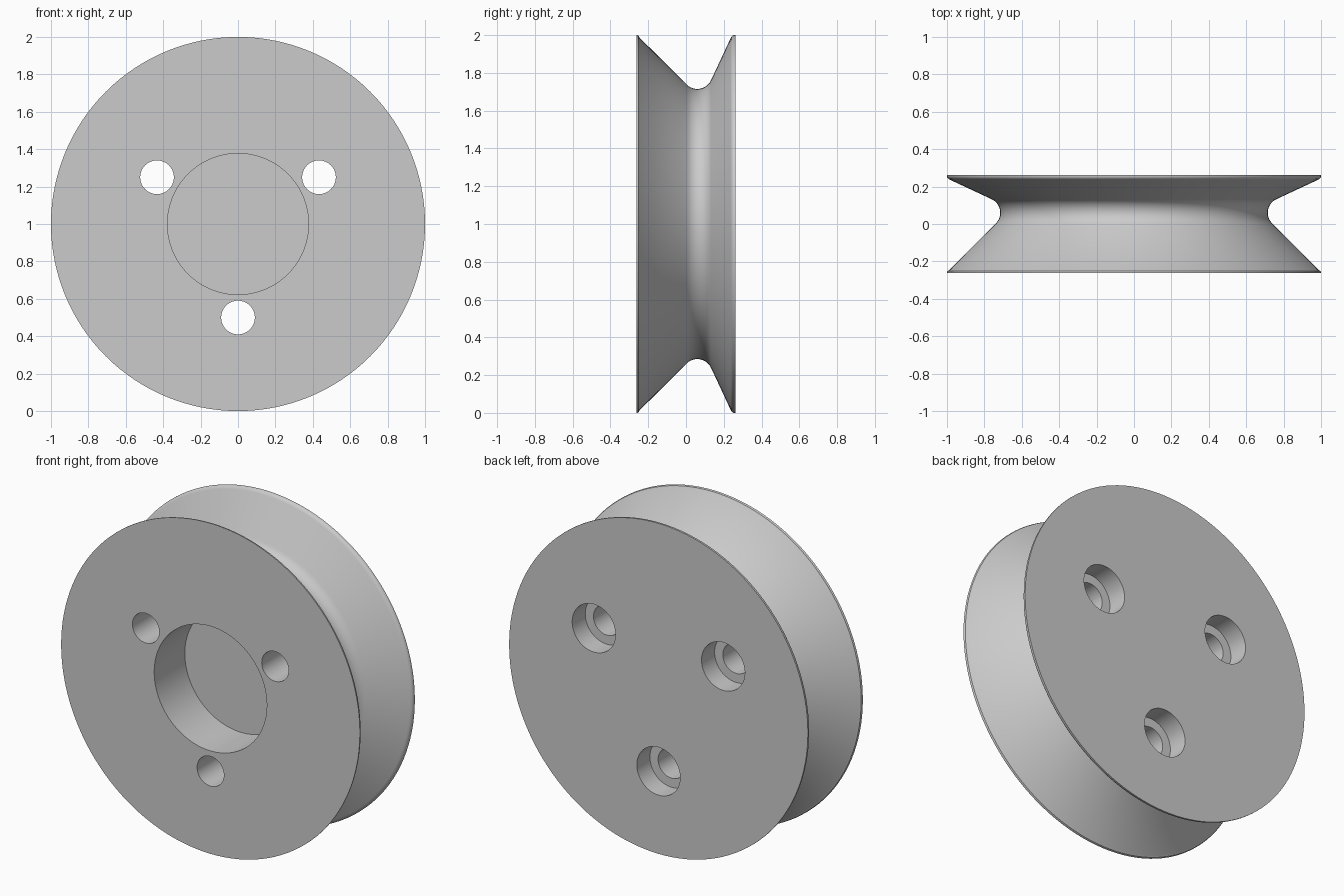
import bpy, bmesh
from math import sin, cos, pi, radians
from mathutils import Matrix

cube = bpy.data.objects.get("Cube")
if cube:
    bpy.data.objects.remove(cube, do_unlink=True)

HALF = 0.263        # half thickness of the wheel
CENTRE_Z = 1.0

grey = bpy.data.materials.new("light grey")
grey.use_nodes = True
colour = (0.6, 0.6, 0.6, 1)
grey.diffuse_color = colour
grey.node_tree.nodes["Principled BSDF"].inputs["Base Color"].default_value = colour


def lathe(name, profile, x=0.0, z=CENTRE_Z, steps=128):
    """Revolve (y, radius) points around an axis along y; first and last rings are capped."""
    bm = bmesh.new()
    rings = [[bm.verts.new((x + r * cos(2 * pi * i / steps), y, z + r * sin(2 * pi * i / steps)))
              for i in range(steps)] for y, r in profile]
    for a, b in zip(rings, rings[1:]):
        for i in range(steps):
            j = (i + 1) % steps
            bm.faces.new((a[i], a[j], b[j], b[i]))
    bm.faces.new(rings[0])
    bm.faces.new(rings[-1])
    bmesh.ops.recalc_face_normals(bm, faces=bm.faces)
    mesh = bpy.data.meshes.new(name)
    bm.to_mesh(mesh)
    bm.free()
    mesh.materials.append(grey)
    obj = bpy.data.objects.new(name, mesh)
    bpy.context.collection.objects.link(obj)
    return obj


# Grooved wheel: narrow rims, a 45 degree front flank, round groove, steeper back flank
groove_y, groove_r, fillet = 0.06, 0.795, 0.08
groove = [(groove_y + fillet * sin(radians(a)), groove_r - fillet * cos(radians(a)))
          for a in [-45 + 10 * k for k in range(12)]]
profile = ([(-HALF, 1.0), (-0.257, 1.0), (-0.251, 0.997), (-0.247, 0.988)] + groove
           + [(0.236, 0.983), (0.241, 0.992), (0.248, 0.998), (0.255, 1.0), (HALF, 1.0)])
wheel = lathe("grooved_wheel", profile)

# Blind centre bore from the front, three counterbored screw holes from the back
cutters = [lathe("bore_cutter", [(-0.4, 0.377), (0.03, 0.377)])]
for k in range(3):
    a = radians(-90 + 120 * k)
    cutters.append(lathe("screw_hole_cutter",
                         [(-0.4, 0.09), (HALF - 0.125, 0.09), (HALF - 0.125, 0.145), (0.4, 0.145)],
                         0.5 * cos(a), CENTRE_Z + 0.5 * sin(a), 64))

bpy.context.view_layer.objects.active = wheel
wheel.select_set(True)
for cutter in cutters:
    cutter.hide_render = True
    cut = wheel.modifiers.new("cut", 'BOOLEAN')
    cut.operation = 'DIFFERENCE'
    cut.solver = 'EXACT'
    cut.object = cutter
    bpy.ops.object.modifier_apply(modifier=cut.name)
    bpy.data.objects.remove(cutter, do_unlink=True)

bpy.ops.object.select_all(action='DESELECT')
wheel.select_set(True)
bpy.ops.object.shade_smooth_by_angle(angle=radians(30))
